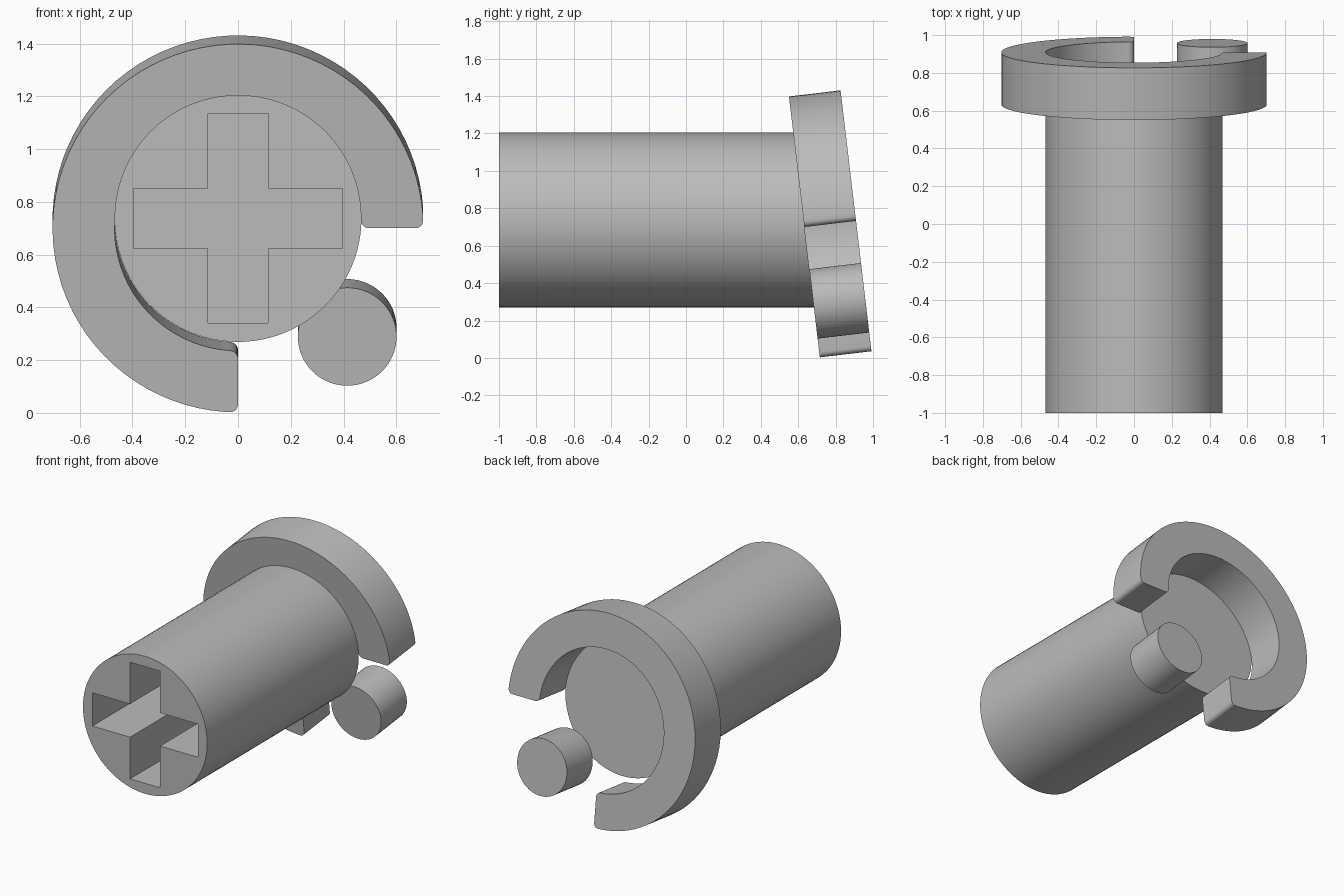
import bpy, bmesh, math
from mathutils import Matrix

cube = bpy.data.objects.get("Cube")
if cube:
    bpy.data.objects.remove(cube, do_unlink=True)

TILT = math.radians(6.75)      # lean of the end collar
COLLAR_Y, COLLAR_Z = 0.633, 0.70
COLLAR_DEPTH = 0.278
BARREL_Z, BARREL_R = 0.737, 0.468

grey = bpy.data.materials.new("plain_grey")
grey.use_nodes = True
colour = (0.5, 0.5, 0.5, 1)
grey.diffuse_color = colour
grey.node_tree.nodes["Principled BSDF"].inputs["Base Color"].default_value = colour


def arc(radius, start, end, count, cx=0, cz=0):
    """Points on an arc in the x-z plane, both ends included."""
    angles = [math.radians(start + (end - start) * i / count) for i in range(count + 1)]
    return [(cx + radius * math.cos(a), cz + radius * math.sin(a)) for a in angles]


def prism(name, profile, y0, y1, round_corners=(), radius=0.03):
    """Extrude an x-z profile along y, rounding the chosen corners."""
    bm = bmesh.new()
    front = [bm.verts.new((x, y0, z)) for x, z in profile]
    back = [bm.verts.new((x, y1, z)) for x, z in profile]
    n = len(profile)
    bm.faces.new(front)
    bm.faces.new(back[::-1])
    for i in range(n):
        j = (i + 1) % n
        bm.faces.new((front[i], back[i], back[j], front[j]))
    if round_corners:
        edges = [bm.edges.get((front[i], back[i])) for i in round_corners]
        bmesh.ops.bevel(bm, geom=edges, offset=radius, segments=5,
                        profile=0.5, affect='EDGES')
    bmesh.ops.recalc_face_normals(bm, faces=bm.faces)
    mesh = bpy.data.meshes.new(name)
    bm.to_mesh(mesh)
    bm.free()
    obj = bpy.data.objects.new(name, mesh)
    bpy.context.collection.objects.link(obj)
    mesh.materials.append(grey)
    return obj


def smooth(obj):
    bpy.ops.object.select_all(action='DESELECT')
    obj.select_set(True)
    bpy.context.view_layer.objects.active = obj
    bpy.ops.object.shade_smooth_by_angle(angle=math.radians(30))


# Barrel, its rear end cut on the slant of the collar
barrel = prism("barrel", arc(BARREL_R, 0, 360, 96, cz=BARREL_Z)[:-1], -1, 1)
for v in barrel.data.vertices:
    if v.co.y > 0:
        v.co.y = COLLAR_Y + (COLLAR_Z - v.co.z) * math.tan(TILT)

# Cross-shaped socket in the front of the barrel
w, a = 0.113, 0.397
quarter = [(a, -w), (a, w), (w, w)]
cross = []
for k in range(4):
    c, s = round(math.cos(k * math.pi / 2)), round(math.sin(k * math.pi / 2))
    cross += [(x * c - z * s, x * s + z * c + BARREL_Z) for x, z in quarter]
cutter = prism("socket_cutter", cross, -1.1, 0.35)
cutter.hide_render = True
cut = barrel.modifiers.new("socket", 'BOOLEAN')
cut.operation = 'DIFFERENCE'
cut.solver = 'EXACT'
cut.object = cutter
smooth(barrel)
bpy.context.view_layer.objects.active = barrel
bpy.ops.object.modifier_move_to_index(modifier="socket", index=0)
bpy.ops.object.modifier_apply(modifier="socket")
bpy.data.objects.remove(cutter, do_unlink=True)

# Three-quarter collar with rounded end corners
STEPS = 64
ring = arc(0.703, 0, 270, STEPS) + arc(BARREL_R, 270, 0, STEPS)
collar = prism("collar", ring, 0, COLLAR_DEPTH,
               (0, STEPS, STEPS + 1, 2 * STEPS + 1))

# Round pin in the gap of the collar
pin = prism("pin", arc(0.187, 0, 360, 64, 0.414, -0.414)[:-1], 0, COLLAR_DEPTH)

for part in (collar, pin):
    part.data.transform(Matrix.Translation((0, COLLAR_Y, COLLAR_Z))
                        @ Matrix.Rotation(TILT, 4, 'X'))
    smooth(part)
